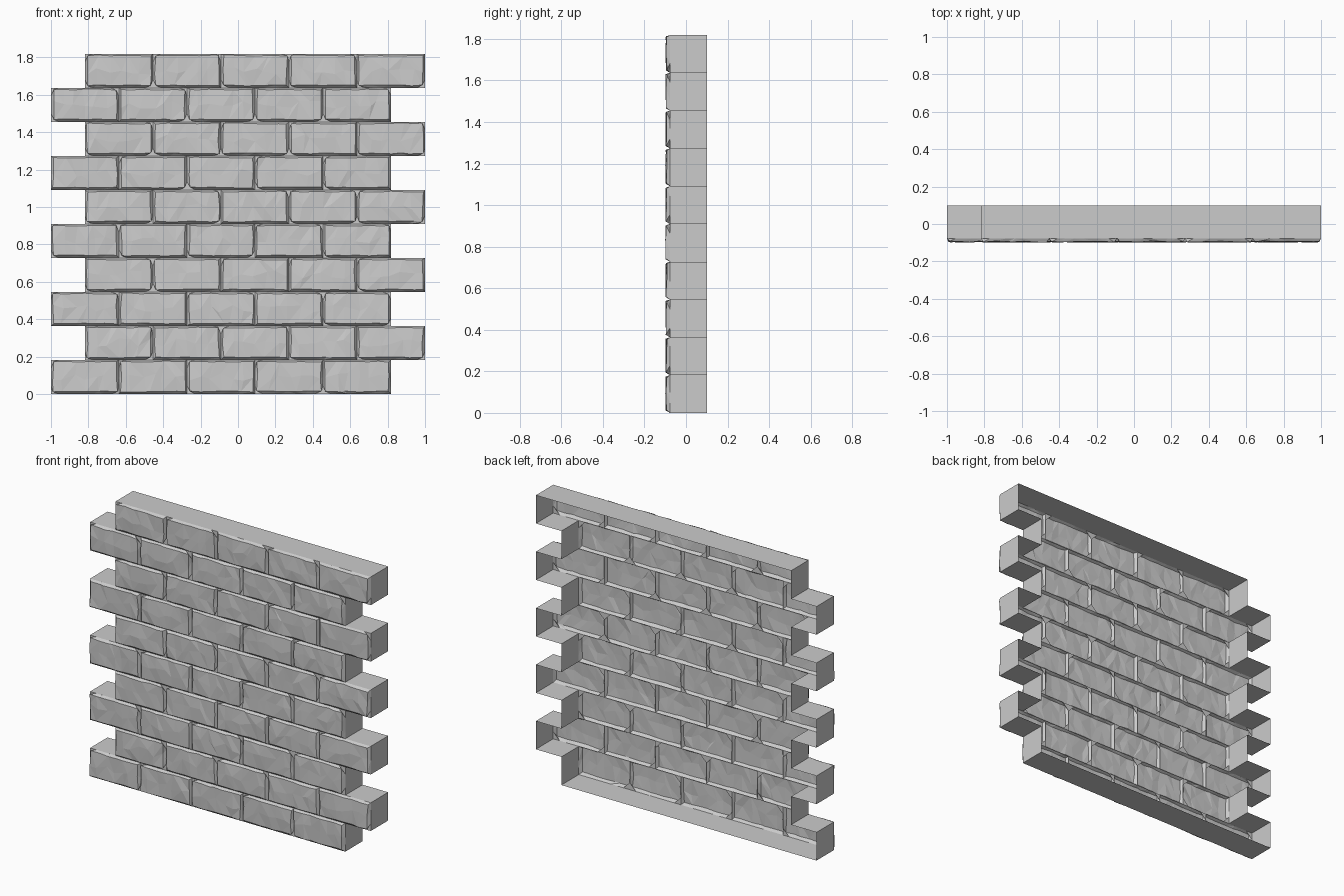
import bpy, bmesh, random

if "Cube" in bpy.data.objects:
    bpy.data.objects.remove(bpy.data.objects["Cube"])

random.seed(4)
W = 2 / 5.5          # brick width
H = W / 2            # brick height
ROWS, COLS = 10, 5
NX, NZ = 8, 4        # facets per brick
Y_JOINT, Y_FACE, Y_BACK = -0.077, -0.0965, 0.1


def brick_points(x0, z0):
    """Grid of points: straight outer joint lines, chipped and chamfered face inside."""
    grid = []
    for i in range(NX + 1):
        column = []
        for k in range(NZ + 1):
            if i in (0, NX) or k in (0, NZ):
                x, z, y = i / NX * W, k / NZ * H, Y_JOINT
            else:
                x = 0.012 + (W - 0.024) * (i - 1) / (NX - 2)
                z = 0.014 + (H - 0.023) * (k - 1) / (NZ - 2)
                rim_x, rim_z = i in (1, NX - 1), k in (1, NZ - 1)
                x += random.uniform(-1, 1) * (0.004 if rim_x else 0.018)
                z += random.uniform(-1, 1) * (0.003 if rim_z else 0.022)
                y = Y_FACE + random.uniform(-0.0035, 0.0035)
                if rim_x or rim_z:
                    y += 0.002
            column.append((x0 + x, y, z0 + z))
        grid.append(column)
    return grid


bm = bmesh.new()

# Rough brick fronts in running bond
for row in range(ROWS):
    start = -1 + (row % 2) * W / 2
    for col in range(COLS):
        g = [[bm.verts.new(p) for p in c] for c in brick_points(start + col * W, row * H)]
        for i in range(NX):
            for k in range(NZ):
                a, b, c, d = g[i][k], g[i + 1][k], g[i + 1][k + 1], g[i][k + 1]
                if random.random() < 0.5:
                    bm.faces.new((a, b, c))
                    bm.faces.new((a, c, d))
                else:
                    bm.faces.new((a, b, d))
                    bm.faces.new((b, c, d))
bmesh.ops.remove_doubles(bm, verts=bm.verts[:], dist=0.0008)

# Stepped outline pulled back into side walls, rear left open
edges = [e for e in bm.edges if e.is_boundary]
out = bmesh.ops.extrude_edge_only(bm, edges=edges)
for v in out["geom"]:
    if isinstance(v, bmesh.types.BMVert):
        v.co.y = Y_BACK

# Outward normals
bmesh.ops.recalc_face_normals(bm, faces=bm.faces[:])
front = min(bm.faces, key=lambda f: f.calc_center_median().y)
if front.normal.y > 0:
    bmesh.ops.reverse_faces(bm, faces=bm.faces[:])

mesh = bpy.data.meshes.new("brick_wall")
bm.to_mesh(mesh)
bm.free()
wall = bpy.data.objects.new("brick_wall", mesh)
bpy.context.collection.objects.link(wall)
